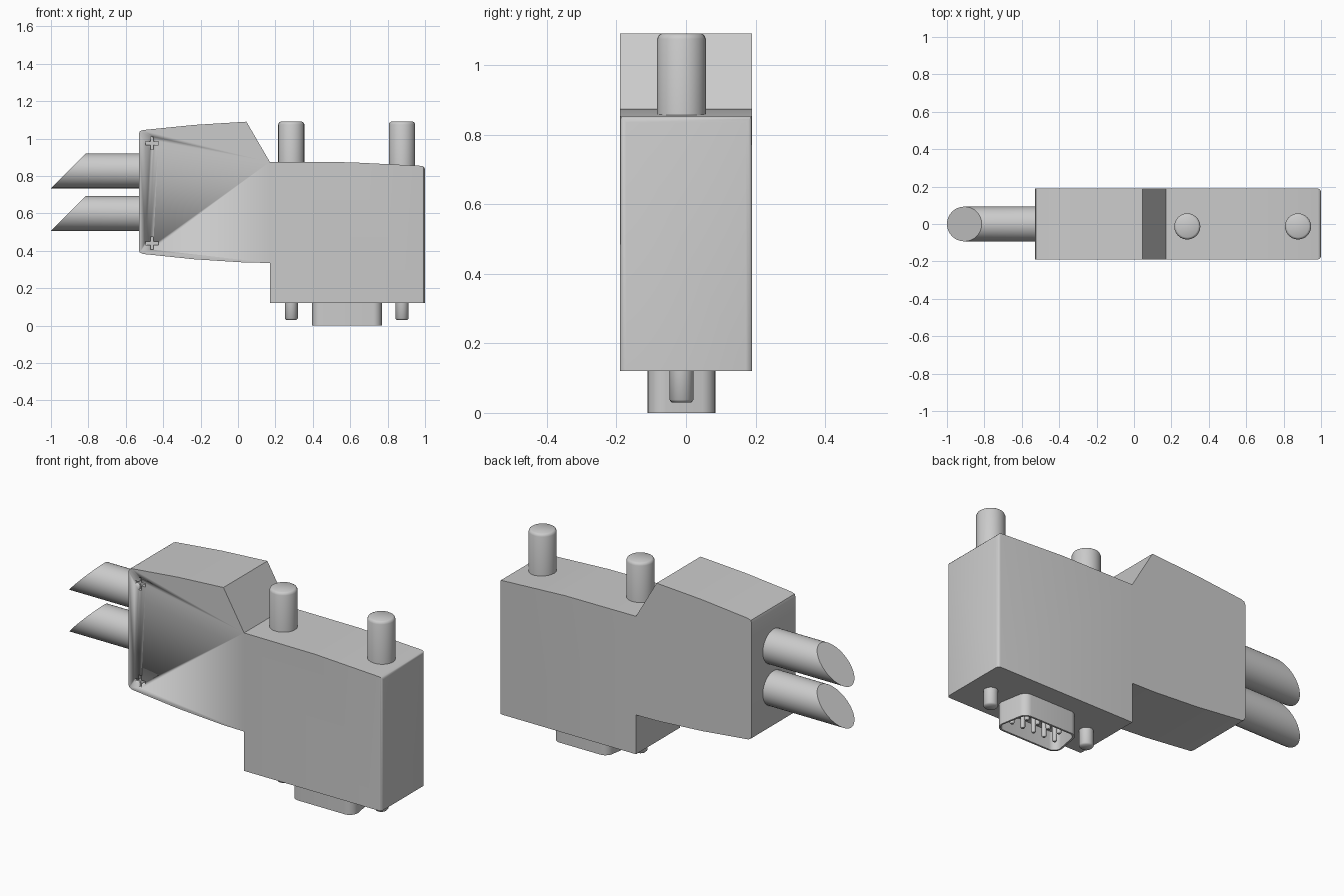
import bpy, bmesh, math
from mathutils import Vector

if "Cube" in bpy.data.objects:
    bpy.data.objects.remove(bpy.data.objects["Cube"])


def finish(name, bm, angle=30):
    bmesh.ops.recalc_face_normals(bm, faces=bm.faces[:])
    me = bpy.data.meshes.new(name)
    bm.to_mesh(me)
    bm.free()
    ob = bpy.data.objects.new(name, me)
    bpy.context.collection.objects.link(ob)
    bpy.ops.object.select_all(action='DESELECT')
    ob.select_set(True)
    bpy.context.view_layer.objects.active = ob
    bpy.ops.object.shade_smooth_by_angle(angle=math.radians(angle))
    return ob


def loft(rings):
    """Bridge equal-length rings of points and cap both ends."""
    bm = bmesh.new()
    vs = [[bm.verts.new(p) for p in ring] for ring in rings]
    n = len(vs[0])
    for a, b in zip(vs, vs[1:]):
        for i in range(n):
            j = (i + 1) % n
            bm.faces.new((a[i], a[j], b[j], b[i]))
    bm.faces.new(vs[0])
    bm.faces.new(vs[-1])
    return bm


def post(name, x, y, profile, sides=24):
    """Vertical turned part; profile is a list of (radius, z)."""
    ang = [2 * math.pi * i / sides for i in range(sides)]
    return finish(name, loft([[(x + r * math.cos(a), y + r * math.sin(a), z) for a in ang]
                              for r, z in profile]), 50)


def rounded(pts, r, steps=5):
    """Round the corners of a 2D polygon with arcs."""
    out = []
    for i, p in enumerate(pts):
        p = Vector(p)
        u = (Vector(pts[i - 1]) - p).normalized()
        v = (Vector(pts[(i + 1) % len(pts)]) - p).normalized()
        half = u.angle(v) / 2
        c = p + (u + v).normalized() * r / math.sin(half)
        t = r / math.tan(half)
        a, b = p + u * t - c, p + v * t - c
        for k in range(steps + 1):
            out.append(c + a.lerp(b, k / steps).normalized() * r)
    return out


# Housing: side profile extruded across y
profile = [(-0.53, 0.405), (-0.53, 1.025), (-0.525, 1.038), (-0.51, 1.045),
           (-0.23, 1.073), (0.045, 1.09), (0.17, 0.875), (0.6, 0.873), (1.0, 0.853),
           (1.0, 0.12), (0.17, 0.12), (0.17, 0.335), (0.04, 0.337), (-0.23, 0.354),
           (-0.51, 0.383), (-0.525, 0.391)]
bm = loft([[(x, y, z) for x, z in profile] for y in (-0.19, 0.19)])
end_edges = [e for e in bm.edges if all(v.co.x > 0.99 for v in e.verts)
             and any(v.co.z > 0.5 for v in e.verts)]
bmesh.ops.bevel(bm, geom=end_edges, offset=0.018, segments=3, profile=0.5, affect='EDGES')
housing = finish("housing", bm)

# Engraved cross marks on the front face
a, b = 0.034, 0.009
cross = [(-b, -a), (b, -a), (b, -b), (a, -b), (a, b), (b, b),
         (b, a), (-b, a), (-b, b), (-a, b), (-a, -b), (-b, -b)]
for cz in (0.975, 0.44):
    cutter = finish("cross_cutter", loft([[(x - 0.46, y, z + cz) for x, z in cross]
                                          for y in (-0.22, -0.17)]))
    cutter.hide_render = True
    bpy.context.view_layer.objects.active = housing
    mod = housing.modifiers.new("cross", 'BOOLEAN')
    mod.operation, mod.solver, mod.object = 'DIFFERENCE', 'EXACT', cutter
    bpy.ops.object.modifier_apply(modifier=mod.name)
    bpy.data.objects.remove(cutter)

# Two cables with slanted cut ends
R, sides = 0.093, 32
for name, cz in (("upper_cable", 0.827), ("lower_cable", 0.599)):
    circle = [(R * math.cos(2 * math.pi * i / sides), R * math.sin(2 * math.pi * i / sides))
              for i in range(sides)]
    finish(name, loft([[(-0.5, y, cz + z) for y, z in circle],
                       [(-0.907 + z, y, cz + z) for y, z in circle]]))

# Thumb screws: knob on top and pin below
CY = -0.013
for side, x in (("left", 0.285), ("right", 0.877)):
    post(side + "_screw_knob", x, CY,
         [(0.07, 0.82), (0.07, 1.075), (0.066, 1.085), (0.058, 1.09)])
    post(side + "_screw_pin", x, CY, [(0.035, 0.14), (0.035, 0.038), (0.028, 0.03)])


# Hollow D-shaped connector shell
def d_ring(inset, z):
    f, k, h = 0.195 - inset, 0.161 - inset, 0.0975 - inset
    pts = rounded([(-f, -h), (f, -h), (k, h), (-k, h)], 0.045 - inset)
    return [(0.583 + p.x, CY + p.y, z) for p in pts]


finish("connector_shell", loft([d_ring(0, 0.13), d_ring(0, 0), d_ring(0.01, 0),
                                d_ring(0.01, 0.1)]))

# Contact pins: rows of five and four
for count, y in ((5, -0.035), (4, 0.035)):
    for i in range(count):
        post("contact_pin", 0.583 + (i - (count - 1) / 2) * 0.066, CY + y,
             [(0.012, 0.11), (0.012, 0.022), (0.007, 0.015)], 12)
